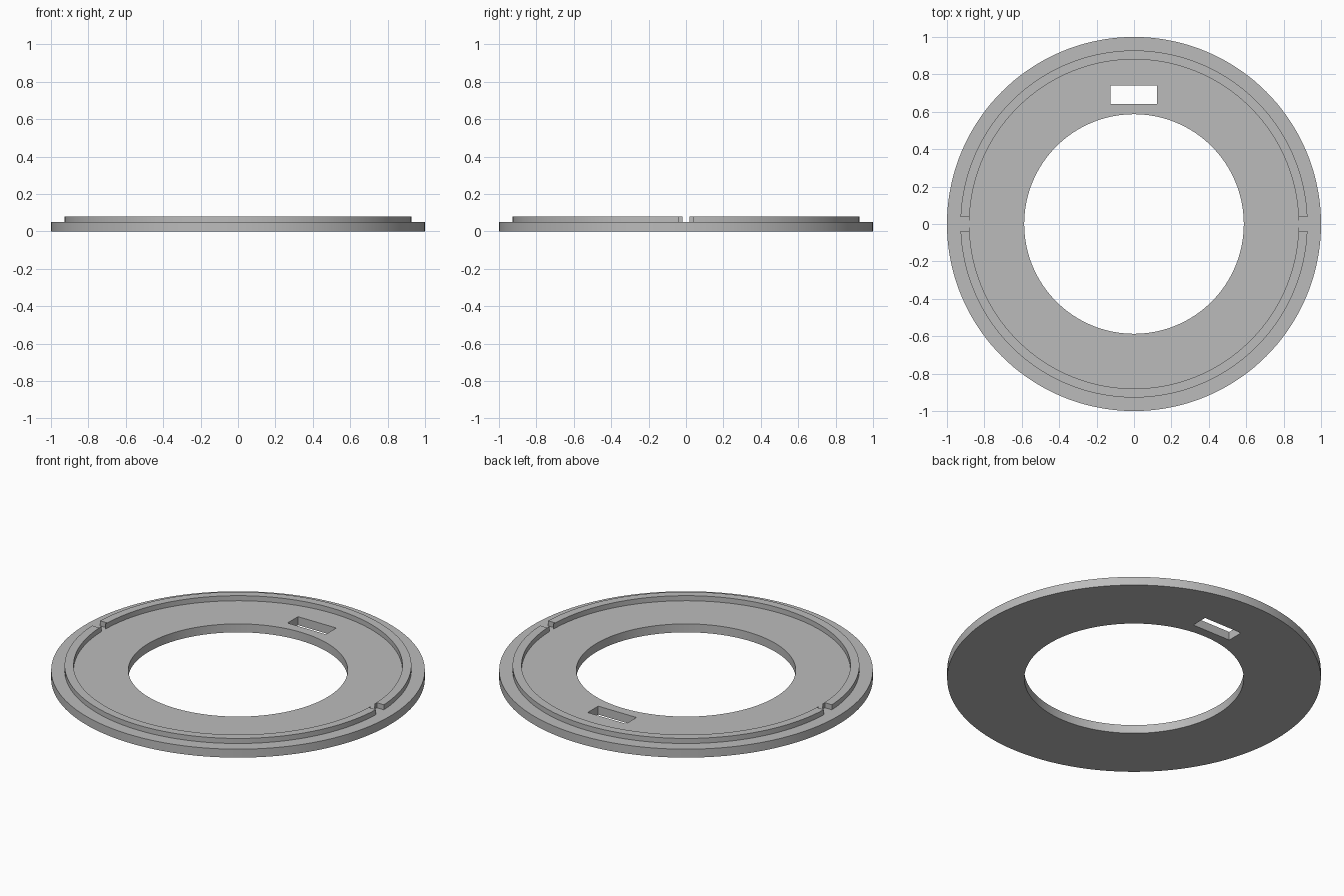
import bpy
import bmesh
from math import asin, cos, sin, pi
from mathutils import Matrix

cube = bpy.data.objects.get("Cube")
if cube:
    bpy.data.objects.remove(cube, do_unlink=True)

BASE_TOP, LIP_TOP = 0.05, 0.08
HOLE_R, OUTER_R = 0.587, 1.0
LIP_IN, LIP_OUT = 0.88, 0.928
GAP = 0.037  # half width of the break between the two lips

grey = bpy.data.materials.new("plain grey")
grey.use_nodes = True
grey.diffuse_color = (0.5, 0.5, 0.5, 1)
grey.node_tree.nodes["Principled BSDF"].inputs["Base Color"].default_value = (0.5, 0.5, 0.5, 1)


def finish(name, bm):
    bmesh.ops.recalc_face_normals(bm, faces=bm.faces[:])
    mesh = bpy.data.meshes.new(name)
    bm.to_mesh(mesh)
    bm.free()
    mesh.materials.append(grey)
    obj = bpy.data.objects.new(name, mesh)
    bpy.context.collection.objects.link(obj)
    return obj


def smooth(obj):
    bpy.ops.object.select_all(action="DESELECT")
    obj.select_set(True)
    bpy.context.view_layer.objects.active = obj
    bpy.ops.object.shade_smooth_by_angle(angle=pi / 6)


def box(name, x, y, z):
    """Box from three (low, high) ranges."""
    bm = bmesh.new()
    size = [b - a for a, b in (x, y, z)]
    centre = [(a + b) / 2 for a, b in (x, y, z)]
    bmesh.ops.create_cube(bm, size=1, matrix=Matrix.Translation(centre) @ Matrix.Diagonal((*size, 1)))
    return finish(name, bm)


def ring(name, r_in, r_out, z_low, z_high, steps, gap=None, side=1):
    """Full ring, or a half ring whose straight ends stop at y = gap."""
    bm = bmesh.new()
    closed = gap is None
    sections = []
    for i in range(steps if closed else steps + 1):
        section = []
        for r, z in ((r_in, z_low), (r_out, z_low), (r_out, z_high), (r_in, z_high)):
            if closed:
                a = 2 * pi * i / steps
            else:
                start = asin(gap / r)
                a = start + (pi - 2 * start) * i / steps
            section.append(bm.verts.new((r * cos(a), side * r * sin(a), z)))
        sections.append(section)
    pairs = list(zip(sections, sections[1:]))
    if closed:
        pairs.append((sections[-1], sections[0]))
    else:
        bm.faces.new(sections[0])
        bm.faces.new(sections[-1])
    for s, t in pairs:
        for k in range(4):
            n = (k + 1) % 4
            bm.faces.new((s[k], s[n], t[n], t[k]))
    return finish(name, bm)


# Flat base ring with a rectangular slot cut through the back
base = ring("base_ring", HOLE_R, OUTER_R, 0, BASE_TOP, 144)
cutter = box("slot_cutter", (-0.126, 0.124), (0.642, 0.74), (-0.1, 0.2))
cut = base.modifiers.new("slot", "BOOLEAN")
cut.operation = "DIFFERENCE"
cut.solver = "EXACT"
cut.object = cutter
bpy.context.view_layer.objects.active = base
base.select_set(True)
bpy.ops.object.modifier_apply(modifier=cut.name)
bpy.data.objects.remove(cutter, do_unlink=True)
smooth(base)

# Two raised half-ring lips, with thin tabs narrowing the breaks
for label, side in (("back", 1), ("front", -1)):
    smooth(ring(label + "_lip", LIP_IN, LIP_OUT, BASE_TOP - 0.01, LIP_TOP, 72, GAP, side))
    for hand, sx in (("left", 1), ("right", -1)):
        xs = sorted((sx * (LIP_IN - 0.001), sx * (LIP_IN + 0.001)))
        ys = sorted((side * 0.02, side * GAP))
        box(f"{label}_{hand}_tab", xs, ys, (BASE_TOP - 0.01, LIP_TOP))
